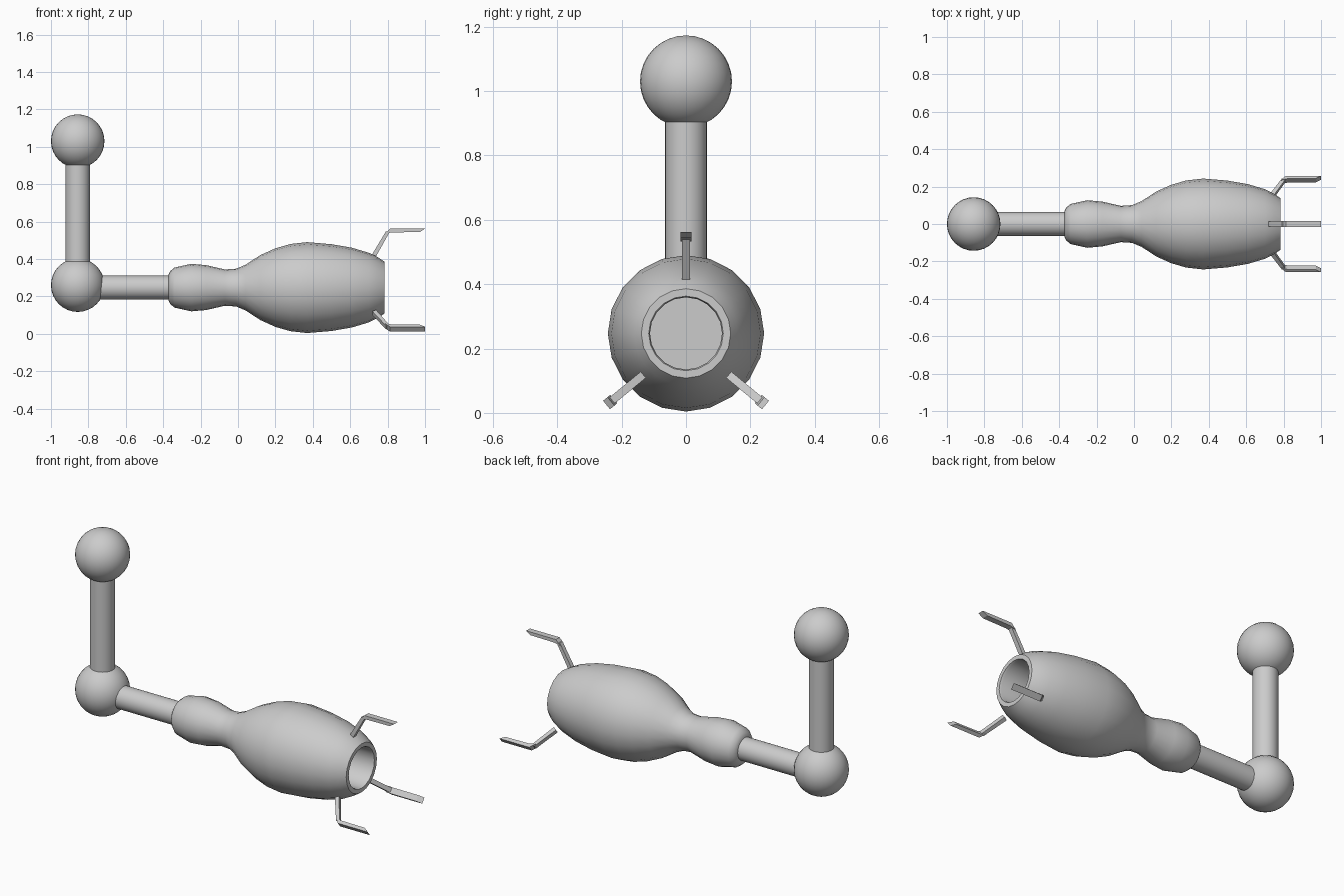
import bpy, bmesh, math
from mathutils import Matrix, Vector

if "Cube" in bpy.data.objects:
    bpy.data.objects.remove(bpy.data.objects["Cube"])

AXIS_Z = 0.247
BALL_X = -0.857


def add_object(name, bm, smooth=True):
    bmesh.ops.recalc_face_normals(bm, faces=bm.faces)
    me = bpy.data.meshes.new(name)
    bm.to_mesh(me)
    bm.free()
    ob = bpy.data.objects.new(name, me)
    bpy.context.collection.objects.link(ob)
    if smooth:
        bpy.ops.object.select_all(action='DESELECT')
        ob.select_set(True)
        bpy.context.view_layer.objects.active = ob
        bpy.ops.object.shade_smooth_by_angle(angle=math.radians(35))
    return ob


def ball(name, z):
    bm = bmesh.new()
    bmesh.ops.create_uvsphere(bm, u_segments=32, v_segments=16, radius=0.143,
                              matrix=Matrix.Translation((BALL_X, 0, z)))
    add_object(name, bm)


def rod(name, a, b, radius):
    a, b = Vector(a), Vector(b)
    rot = (b - a).to_track_quat('Z', 'Y').to_matrix().to_4x4()
    bm = bmesh.new()
    bmesh.ops.create_cone(bm, cap_ends=True, segments=32, radius1=radius, radius2=radius,
                          depth=(b - a).length, matrix=Matrix.Translation((a + b) / 2) @ rot)
    add_object(name, bm)


def lathe_x(name, profile, sides):
    """Revolve (x, radius) points about the body axis, capping both ends."""
    bm = bmesh.new()
    rings = []
    for x, r in profile:
        ring = []
        for i in range(sides):
            t = 2 * math.pi * i / sides
            ring.append(bm.verts.new((x, r * math.cos(t), AXIS_Z + r * math.sin(t))))
        rings.append(ring)
    for p, q in zip(rings, rings[1:]):
        for i in range(sides):
            j = (i + 1) % sides
            bm.faces.new((p[i], p[j], q[j], q[i]))
    bm.faces.new(rings[0])
    bm.faces.new(rings[-1])
    return add_object(name, bm)


def claw(name, angle, pivot_z):
    """Sloped arm and straight finger, extruded sideways and turned about x."""
    bm = bmesh.new()
    arm = [(0.718, 0.184), (0.738, 0.172), (0.812, 0.304), (0.79, 0.304)]
    finger = [(0.785, 0.291), (0.82, 0.300), (0.972, 0.302), (1.0, 0.320), (0.812, 0.320)]
    for outline, half in ((arm, 0.0125), (finger, 0.017)):
        face = bm.faces.new([bm.verts.new((x, -half, r)) for x, r in outline])
        out = bmesh.ops.extrude_face_region(bm, geom=[face])
        moved = [v for v in out['geom'] if isinstance(v, bmesh.types.BMVert)]
        bmesh.ops.translate(bm, verts=moved, vec=(0, 2 * half, 0))
    bm.transform(Matrix.Translation((0, 0, pivot_z)) @ Matrix.Rotation(math.radians(angle), 4, 'X'))
    add_object(name, bm, smooth=False)


# Shoulder, upper rod, elbow and forearm rod
ball("shoulder_ball", 1.03)
ball("elbow_ball", 0.26)
rod("upper_arm_rod", (BALL_X, 0, 0.26), (BALL_X, 0, 1.03), 0.065)
rod("forearm_rod", (BALL_X, 0, AXIS_Z), (-0.33, 0, AXIS_Z), 0.064)

# Bulging barrel with an open, hollow muzzle
lathe_x("barrel", [
    (-0.372, 0.068), (-0.362, 0.088), (-0.34, 0.107), (-0.25, 0.127), (-0.17, 0.120),
    (-0.07, 0.097), (-0.01, 0.101), (0.04, 0.122), (0.12, 0.174), (0.20, 0.210),
    (0.28, 0.233), (0.37, 0.243), (0.50, 0.232), (0.61, 0.213), (0.70, 0.186),
    (0.75, 0.161), (0.782, 0.139), (0.782, 0.116), (0.77, 0.112), (0.53, 0.112)], 20)

# Three claws around the muzzle
claw("claw_top", 0, 0.242)
claw("claw_right", 129.5, 0.228)
claw("claw_left", -129.5, 0.228)
